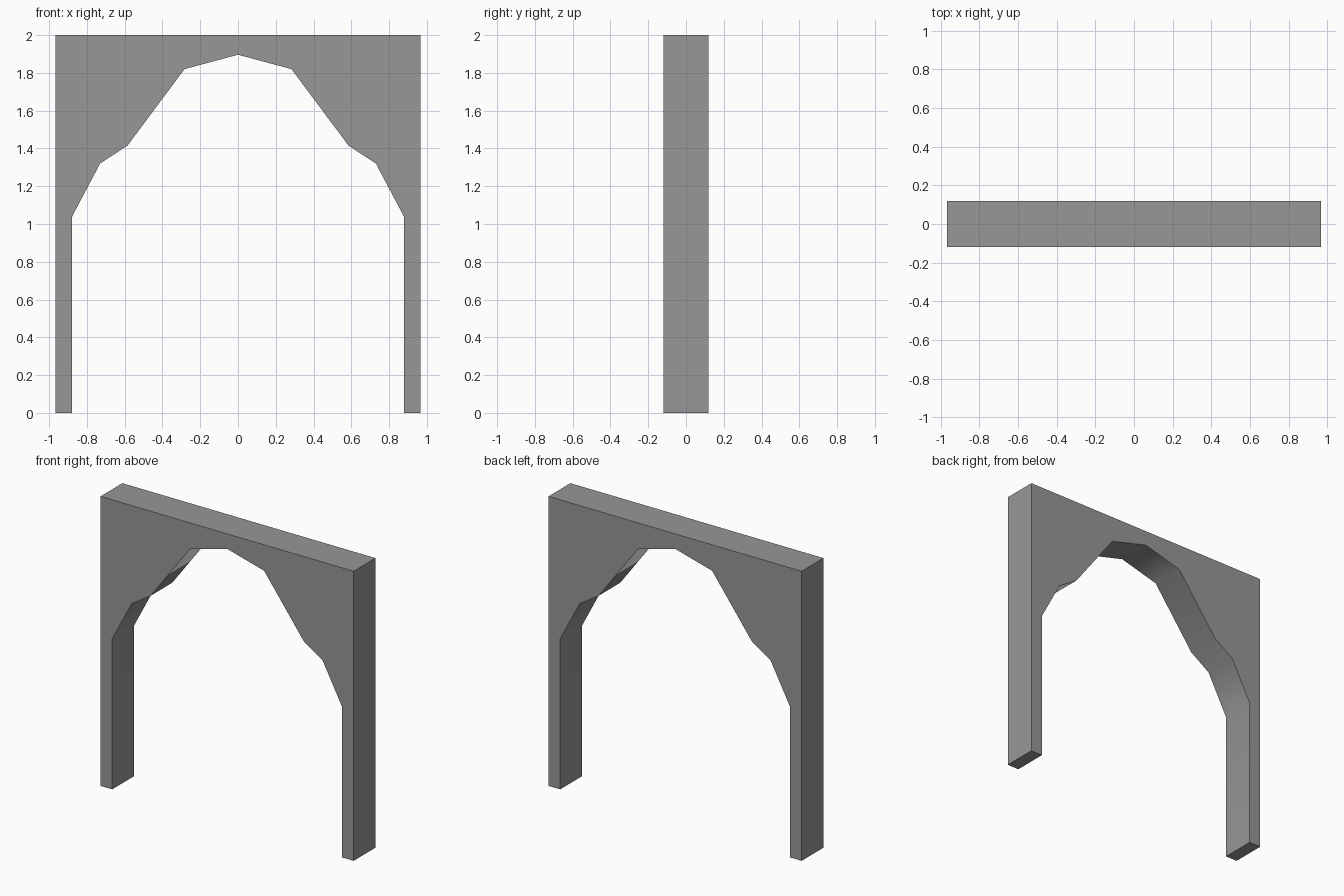
import bpy
import bmesh
import math

cube = bpy.data.objects.get("Cube")
if cube:
    bpy.data.objects.remove(cube, do_unlink=True)

HALF_WIDTH, HEIGHT, DEPTH = 0.967, 2.0, 0.238

# Stone colour
stone = bpy.data.materials.new("grey_stone")
stone.use_nodes = True
grey = (0.31, 0.31, 0.31, 1.0)
stone.diffuse_color = grey
stone.node_tree.nodes["Principled BSDF"].inputs["Base Color"].default_value = grey

# Half of the opening, from the foot of the leg up to the crown
half_opening = [(0.878, 0), (0.878, 1.04), (0.73, 1.32), (0.585, 1.415), (0.283, 1.82)]
crown = (0, 1.896)
mirrored = [(-x, z) for x, z in half_opening]
outline = ([(HALF_WIDTH, 0), (HALF_WIDTH, HEIGHT), (-HALF_WIDTH, HEIGHT), (-HALF_WIDTH, 0)]
           + mirrored + [crown] + half_opening[::-1])

# Archway: outline extruded through its depth
bm = bmesh.new()
front = bm.faces.new([bm.verts.new((x, -DEPTH / 2, z)) for x, z in outline])
extruded = bmesh.ops.extrude_face_region(bm, geom=[front], use_keep_orig=True)
back = [v for v in extruded["geom"] if isinstance(v, bmesh.types.BMVert)]
bmesh.ops.translate(bm, verts=back, vec=(0, DEPTH, 0))
bmesh.ops.recalc_face_normals(bm, faces=bm.faces)

mesh = bpy.data.meshes.new("archway")
bm.to_mesh(mesh)
bm.free()
mesh.materials.append(stone)
archway = bpy.data.objects.new("archway", mesh)
bpy.context.collection.objects.link(archway)

# Soft shading along the inside of the arch, sharp outer corners
bpy.ops.object.select_all(action="DESELECT")
archway.select_set(True)
bpy.context.view_layer.objects.active = archway
bpy.ops.object.shade_smooth_by_angle(angle=math.radians(40))
